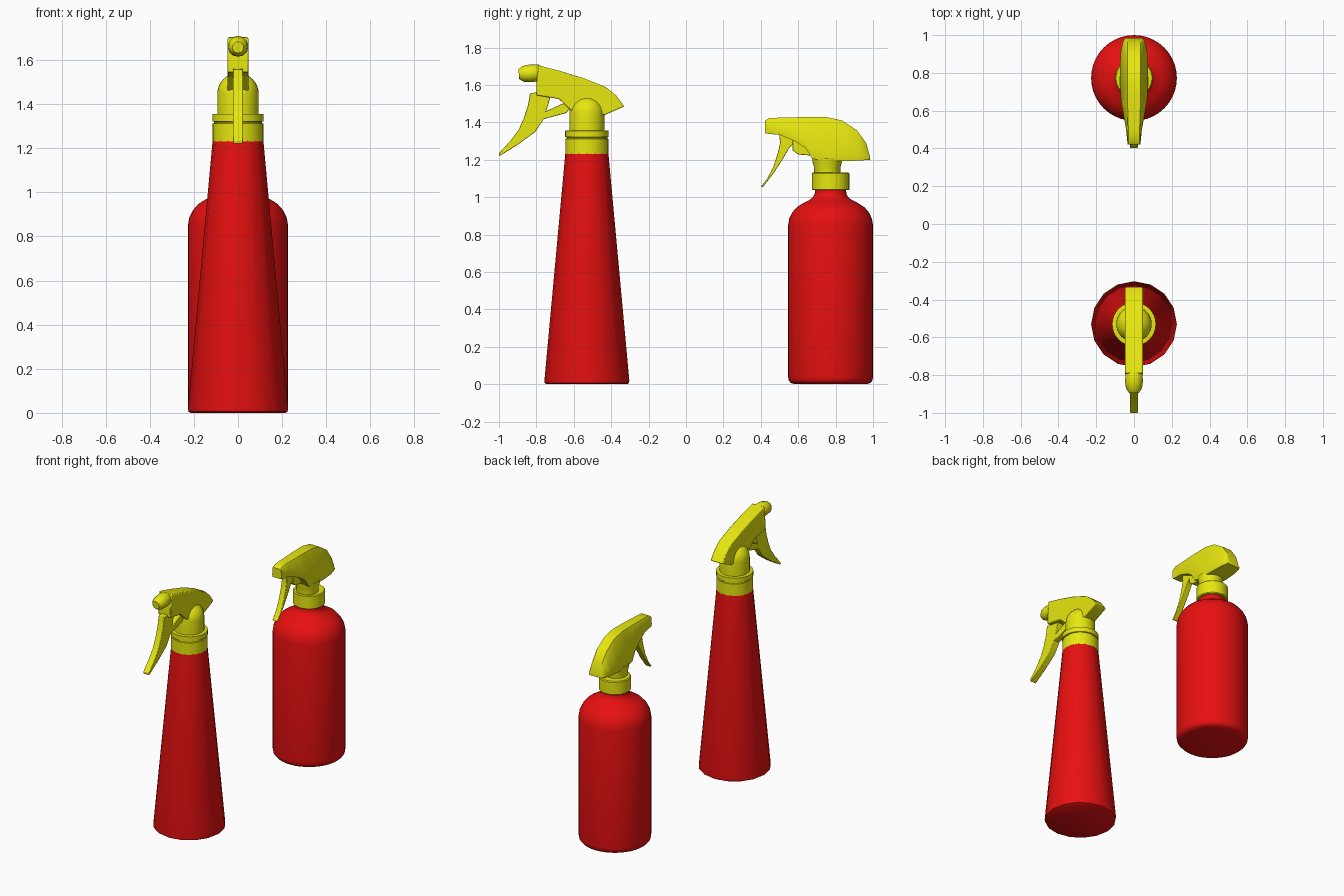
import bpy, bmesh, math
from mathutils import Matrix, Vector

cube = bpy.data.objects.get("Cube")
if cube:
    bpy.data.objects.remove(cube, do_unlink=True)


def material(name, color):
    m = bpy.data.materials.new(name)
    m.use_nodes = True
    m.diffuse_color = color
    m.node_tree.nodes["Principled BSDF"].inputs["Base Color"].default_value = color
    return m


RED = material("red plastic", (0.8, 0.005, 0.005, 1))
YELLOW = material("yellow plastic", (0.8, 0.8, 0.005, 1))


def finish(name, bm, mat, angle=35, bevel=0):
    bmesh.ops.recalc_face_normals(bm, faces=bm.faces)
    mesh = bpy.data.meshes.new(name)
    bm.to_mesh(mesh)
    bm.free()
    mesh.materials.append(mat)
    ob = bpy.data.objects.new(name, mesh)
    bpy.context.collection.objects.link(ob)
    if bevel:
        mod = ob.modifiers.new("soft edges", "BEVEL")
        mod.width, mod.segments, mod.limit_method = bevel, 2, "ANGLE"
    bpy.ops.object.select_all(action="DESELECT")
    ob.select_set(True)
    bpy.context.view_layer.objects.active = ob
    bpy.ops.object.shade_smooth_by_angle(angle=math.radians(angle))
    return ob


def skin(bm, rings):
    """Bridge equal-length rings of points and cap both ends."""
    loops = [[bm.verts.new(p) for p in ring] for ring in rings]
    n = len(loops[0])
    for a, b in zip(loops, loops[1:]):
        for i in range(n):
            j = (i + 1) % n
            bm.faces.new((a[i], a[j], b[j], b[i]))
    bm.faces.new(loops[0])
    bm.faces.new(loops[-1])


def lathe(name, profile, y, mat, sides=32, tilt=0, z=0):
    """Revolve (radius, height) pairs, optionally tipped about x."""
    place = Matrix.Translation((0, y, z)) @ Matrix.Rotation(tilt, 4, "X")
    bm = bmesh.new()
    skin(bm, [[place @ Vector((r * math.cos(a), r * math.sin(a), h))
               for a in (math.tau * i / sides for i in range(sides))]
              for r, h in profile])
    return finish(name, bm, mat)


def plate(name, outline, half, bevel=0.006):
    """Extrude a (y, z) side outline to both sides of x = 0."""
    bm = bmesh.new()
    skin(bm, [[(x, y, z) for y, z in outline] for x in (-half, half)])
    return finish(name, bm, YELLOW, bevel=bevel)


# Tall tapered bottle
TALL = -0.53
lathe("tall_bottle", [(0.215, 0), (0.225, 0.006), (0.227, 0.02), (0.115, 1.236)],
      TALL, RED, 16)
lathe("tall_collar", [(0.115, 1.23), (0.115, 1.312), (0.109, 1.314), (0.109, 1.32),
                      (0.116, 1.322), (0.116, 1.355), (0.09, 1.356)], TALL, YELLOW)
dome = [(0.094 * math.cos(a), 1.447 + 0.094 * math.sin(a))
        for a in (math.radians(d) for d in range(0, 90, 11))]
lathe("tall_neck_dome", [(0.094, 1.35)] + dome, TALL, YELLOW)

# Tall bottle's spray head, nozzle, trigger and plunger
plate("tall_spray_head", [
    (-0.80, 1.61), (-0.79, 1.705), (-0.674, 1.675), (-0.55, 1.637), (-0.428, 1.588),
    (-0.375, 1.545), (-0.33, 1.485), (-0.433, 1.44), (-0.60, 1.45), (-0.68, 1.525),
    (-0.80, 1.545)], 0.047)
lathe("tall_nozzle", [(0.03, -0.02), (0.045, 0), (0.047, 0.05), (0.042, 0.085), (0.026, 0.108)],
      -0.786, YELLOW, 12, math.radians(94), 1.665)
plate("tall_trigger", [
    (-0.80, 1.59), (-0.80, 1.56), (-0.834, 1.556), (-0.845, 1.49), (-0.868, 1.42),
    (-0.895, 1.36), (-0.94, 1.30), (-1.0, 1.235), (-0.997, 1.22), (-0.90, 1.28),
    (-0.807, 1.348), (-0.765, 1.41), (-0.735, 1.50), (-0.72, 1.56)], 0.022, 0.003)
plate("tall_plunger", [(-0.77, 1.415), (-0.64, 1.45), (-0.60, 1.50), (-0.66, 1.50),
                       (-0.77, 1.45)], 0.022, 0.003)

# Short round-shouldered bottle
SHORT = 0.773
lathe("short_bottle", [
    (0.19, 0), (0.212, 0.006), (0.224, 0.02), (0.227, 0.04), (0.227, 0.85),
    (0.221, 0.885), (0.205, 0.918), (0.18, 0.947), (0.147, 0.968), (0.115, 0.984),
    (0.094, 1.0), (0.084, 1.02), (0.083, 1.05)], SHORT, RED, 40)
lathe("short_collar", [(0.095, 1.037), (0.1, 1.042), (0.1, 1.126), (0.095, 1.132)],
      SHORT, YELLOW)
lathe("short_neck", [(0.07, 1.12), (0.07, 1.16), (0.078, 1.185), (0.08, 1.21)],
      0.755, YELLOW)

# Short bottle's spray head: sections of y, top, bottom, half widths at top and bottom
sections = [
    (0.422, 1.408, 1.342, 0.033, 0.035), (0.445, 1.423, 1.338, 0.034, 0.036),
    (0.50, 1.425, 1.333, 0.035, 0.042), (0.58, 1.427, 1.30, 0.038, 0.056),
    (0.64, 1.428, 1.262, 0.04, 0.067), (0.675, 1.428, 1.205, 0.04, 0.071),
    (0.75, 1.428, 1.195, 0.042, 0.075), (0.834, 1.41, 1.193, 0.042, 0.075),
    (0.914, 1.358, 1.195, 0.042, 0.07), (0.963, 1.29, 1.198, 0.04, 0.06),
    (0.984, 1.215, 1.2, 0.04, 0.05)]
bm = bmesh.new()
rings = []
for y, top, low, wt, wb in sections:
    side = [(wt * 0.85, top), (wt, top - 0.08 * (top - low)),
            (wb, low + 0.2 * (top - low)), (wb * 0.92, low)]
    rings.append([(x, y, z) for x, z in side] + [(-x, y, z) for x, z in reversed(side)])
skin(bm, rings)
finish("short_spray_head", bm, YELLOW)

# Short bottle's trigger and plunger
plate("short_trigger", [
    (0.497, 1.345), (0.503, 1.29), (0.492, 1.24), (0.468, 1.165), (0.435, 1.10),
    (0.40, 1.055), (0.412, 1.055), (0.47, 1.13), (0.524, 1.214), (0.55, 1.26),
    (0.58, 1.29), (0.58, 1.32)], 0.02, 0.003)
plate("short_plunger", [(0.57, 1.25), (0.60, 1.228), (0.70, 1.22), (0.70, 1.28),
                        (0.57, 1.32)], 0.022, 0.003)
